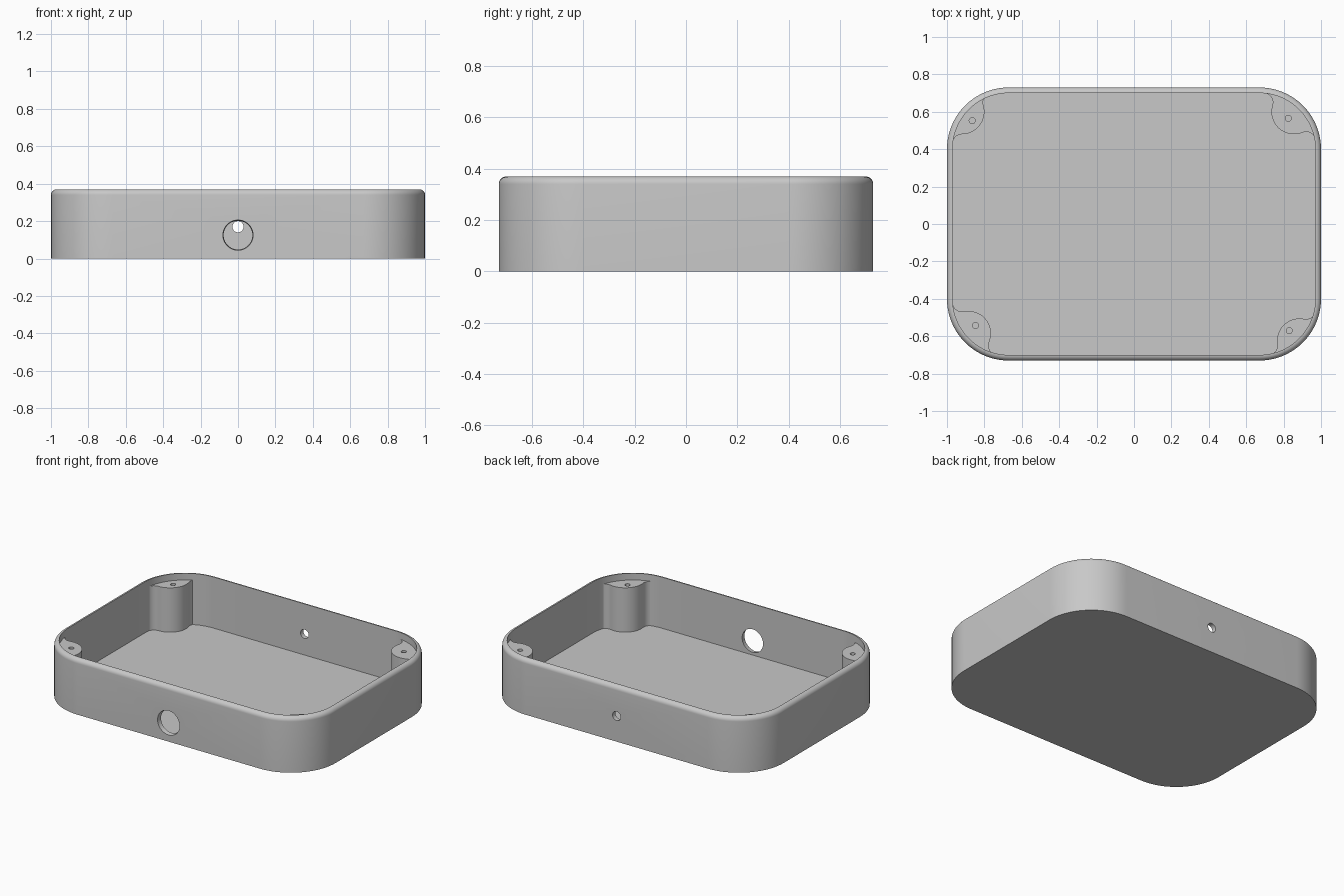
import bpy, bmesh, math
from mathutils import Vector

if "Cube" in bpy.data.objects:
    bpy.data.objects.remove(bpy.data.objects["Cube"], do_unlink=True)

HX, HY, HEIGHT, CORNER = 1.0, 0.73, 0.37, 0.33
WALL, FLOOR, BOSS_TOP = 0.03, 0.03, 0.325
BOSS_R, FILLET = 0.12, 0.05

grey = bpy.data.materials.new("light grey")
grey.use_nodes = True
grey.diffuse_color = (0.58, 0.58, 0.58, 1)
grey.node_tree.nodes["Principled BSDF"].inputs["Base Color"].default_value = grey.diffuse_color


def arc(cx, cy, r, a0, a1, n):
    return [(cx + r * math.cos(a0 + (a1 - a0) * i / n),
             cy + r * math.sin(a0 + (a1 - a0) * i / n)) for i in range(n + 1)]


def rounded_rect(inset):
    pts = []
    for i, (sx, sy) in enumerate([(1, 1), (-1, 1), (-1, -1), (1, -1)]):
        a = i * math.pi / 2
        pts += arc(sx * (HX - CORNER), sy * (HY - CORNER), CORNER - inset, a, a + math.pi / 2, 20)
    return pts


def loft(name, layers):
    """Skin a stack of (outline, z) loops and cap both ends."""
    bm = bmesh.new()
    loops = [[bm.verts.new((x, y, z)) for x, y in pts] for pts, z in layers]
    for a, b in zip(loops, loops[1:]):
        for i in range(len(a)):
            j = (i + 1) % len(a)
            bm.faces.new((a[i], a[j], b[j], b[i]))
    bm.faces.new(loops[0][::-1])
    bm.faces.new(loops[-1])
    bmesh.ops.recalc_face_normals(bm, faces=bm.faces)
    mesh = bpy.data.meshes.new(name)
    bm.to_mesh(mesh)
    bm.free()
    mesh.materials.append(grey)
    ob = bpy.data.objects.new(name, mesh)
    bpy.context.collection.objects.link(ob)
    return ob


def select(ob):
    bpy.ops.object.select_all(action='DESELECT')
    ob.select_set(True)
    bpy.context.view_layer.objects.active = ob


def drill(ob, location, r1, r2, depth, rotation=(0, 0, 0)):
    """Cut a round, optionally tapered, hole."""
    bpy.ops.mesh.primitive_cone_add(vertices=40, radius1=r1, radius2=r2, depth=depth,
                                    location=location, rotation=rotation)
    cutter = bpy.context.object
    cutter.hide_render = True
    cutter.data.materials.append(grey)
    select(ob)
    mod = ob.modifiers.new("hole", 'BOOLEAN')
    mod.operation, mod.solver, mod.object = 'DIFFERENCE', 'EXACT', cutter
    bpy.ops.object.modifier_apply(modifier=mod.name)
    bpy.data.objects.remove(cutter, do_unlink=True)


def smooth(ob):
    select(ob)
    bpy.ops.object.shade_smooth_by_angle(angle=math.radians(30))


# Open tray with a rounded rim
layers = [(rounded_rect(0), 0)]
for i in range(9):
    a = i / 8 * math.pi / 2
    layers.append((rounded_rect(WALL * (1 - math.cos(a))), HEIGHT - WALL + WALL * math.sin(a)))
layers.append((rounded_rect(WALL), FLOOR))
tray = loft("tray", layers)

# Large front port and small rear port
drill(tray, (0, -HY + WALL / 2, 0.125), 0.075, 0.083, 0.06, (math.pi / 2, 0, 0))
drill(tray, (0, HY - WALL / 2, 0.17), 0.03, 0.03, 0.1, (math.pi / 2, 0, 0))
smooth(tray)


def boss_outline(cx, cy):
    """Round post flared into both walls of the +x +y corner."""
    wx, wy = HX - WALL, HY - WALL
    reach = BOSS_R + FILLET
    ax, ay = cx - math.sqrt(reach ** 2 - (wy - FILLET - cy) ** 2), wy - FILLET
    bx, by = wx - FILLET, cy - math.sqrt(reach ** 2 - (wx - FILLET - cx) ** 2)
    a = math.atan2(ay - cy, ax - cx) % (2 * math.pi)
    b = math.atan2(by - cy, bx - cx) % (2 * math.pi)
    pts = arc(ax, ay, FILLET, math.pi / 2, a - math.pi, 8)
    pts += arc(cx, cy, BOSS_R, a, b, 20)[1:-1]
    pts += arc(bx, by, FILLET, b - math.pi, 0, 8)
    # Close inside the thickness of the wall
    kx, ky = HX - CORNER, HY - CORNER
    start = math.atan2(pts[-1][1] - ky, pts[-1][0] - kx)
    end = math.atan2(pts[0][1] - ky, pts[0][0] - kx)
    pts += arc(kx, ky, CORNER - WALL / 2, start, end, 16)
    return pts


# Corner screw posts: name, side signs, post centre, screw hole
posts = [
    ("back_left", 1, 1, (0.855, 0.60), (0.825, 0.565)),
    ("back_right", -1, 1, (0.92, 0.60), (0.865, 0.553)),
    ("front_right", -1, -1, (0.885, 0.585), (0.847, 0.543)),
    ("front_left", 1, -1, (0.885, 0.625), (0.83, 0.57)),
]
for name, sx, sy, centre, hole in posts:
    outline = [(sx * x, sy * y) for x, y in boss_outline(*centre)]
    post = loft(name + "_screw_post", [(outline, FLOOR - 0.01), (outline, BOSS_TOP)])
    drill(post, (sx * hole[0], sy * hole[1], BOSS_TOP), 0.016, 0.016, 0.3)
    smooth(post)
